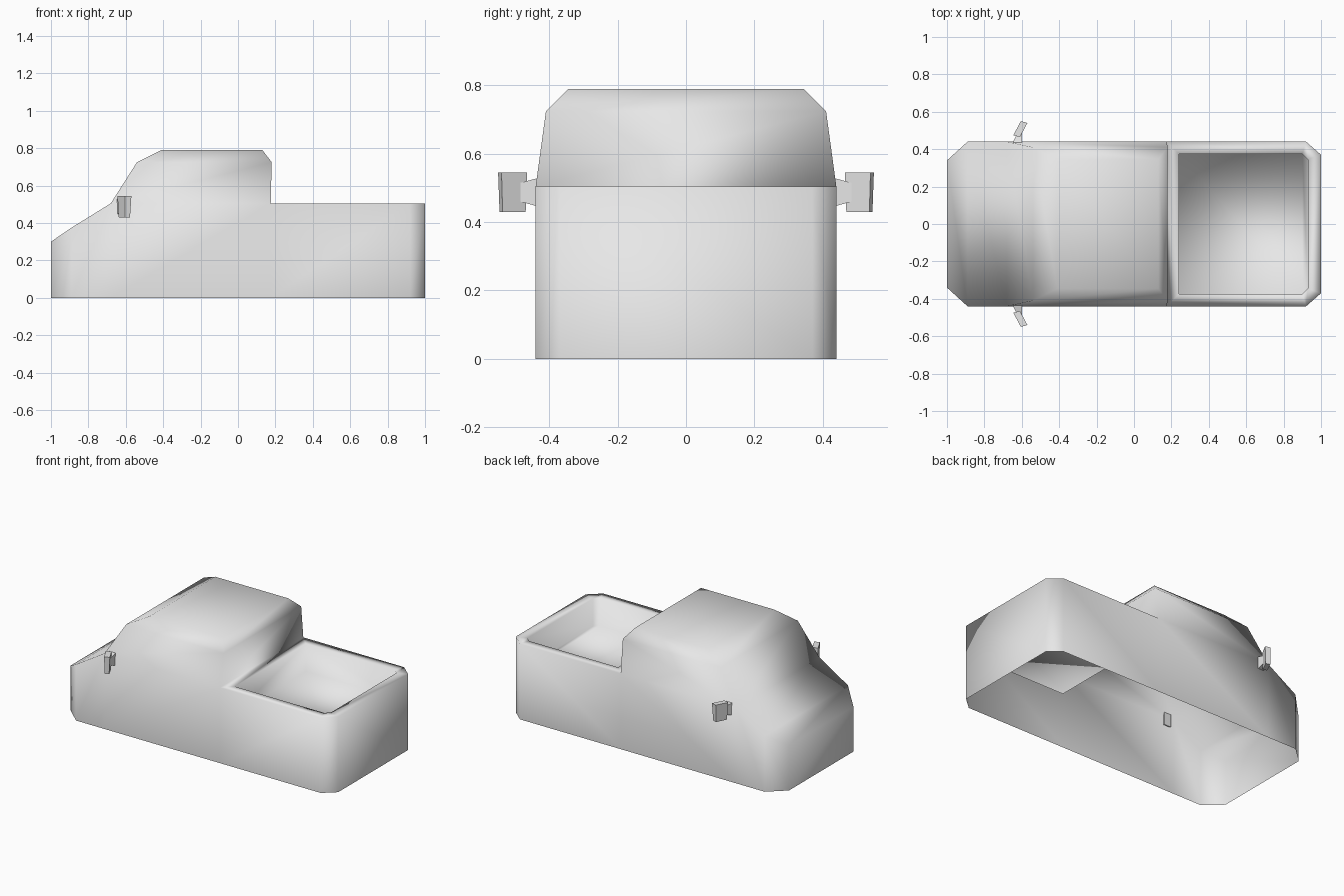
import bpy
import bmesh

cube = bpy.data.objects.get("Cube")
if cube:
    bpy.data.objects.remove(cube, do_unlink=True)

grey = bpy.data.materials.new("plain_grey")
grey.use_nodes = True
grey.diffuse_color = (0.8, 0.8, 0.8, 1)
grey.node_tree.nodes["Principled BSDF"].inputs["Base Color"].default_value = (0.8, 0.8, 0.8, 1)


def finish(bm, name, smooth=True):
    bmesh.ops.recalc_face_normals(bm, faces=bm.faces)
    for face in bm.faces:
        face.smooth = smooth
    mesh = bpy.data.meshes.new(name)
    bm.to_mesh(mesh)
    bm.free()
    mesh.materials.append(grey)
    obj = bpy.data.objects.new(name, mesh)
    bpy.context.collection.objects.link(obj)
    return obj


def pairs(bm, points):
    """Each point together with its twin across the centre line."""
    return [(bm.verts.new((x, y, z)), bm.verts.new((x, -y, z))) for x, y, z in points]


def side_faces(bm, *corners):
    """One face on each side of the vehicle."""
    for side in (0, 1):
        bm.faces.new([c[side] for c in corners])


def strips(bm, line):
    """Faces reaching across the vehicle along a line of pairs."""
    for a, b in zip(line, line[1:]):
        bm.faces.new((a[0], b[0], b[1], a[1]))


# Body shell, open underneath
bm = bmesh.new()
outline = [(-1, 0.34, 0.30), (-0.89, 0.44, 0.375), (-0.68, 0.44, 0.505),
           (0.175, 0.44, 0.505), (0.92, 0.44, 0.505), (1, 0.37, 0.505)]
base = pairs(bm, [(x, y, 0) for x, y, z in outline])
belt = pairs(bm, outline)
for i in range(len(outline) - 1):
    side_faces(bm, base[i], base[i + 1], belt[i + 1], belt[i])
for end in (0, -1):
    strips(bm, [base[end], belt[end]])

# Hood, windscreen, roof and rear wall of the cab
cab = pairs(bm, [(-0.54, 0.41, 0.725), (-0.41, 0.345, 0.79),
                 (0.13, 0.345, 0.79), (0.18, 0.41, 0.725)])
strips(bm, belt[:3] + cab + [belt[3]])
side_faces(bm, belt[2], belt[3], cab[3], cab[0])
side_faces(bm, *cab)

# Cargo bed: rim, walls and floor
opening = [(0.24, 0.375), (0.90, 0.375), (0.93, 0.345)]
rim = pairs(bm, [(x, y, 0.505) for x, y in opening])
floor = pairs(bm, [(x, y, 0.32) for x, y in opening])
for i in range(2):
    side_faces(bm, belt[i + 3], belt[i + 4], rim[i + 1], rim[i])
    side_faces(bm, rim[i], rim[i + 1], floor[i + 1], floor[i])
for end in (0, -1):
    strips(bm, [belt[3 if end == 0 else -1], rim[end]])
    strips(bm, [rim[end], floor[end]])
strips(bm, floor)
finish(bm, "body_shell")


def loft(name, lower, upper):
    """Closed solid between two matching loops."""
    bm = bmesh.new()
    low = [bm.verts.new(p) for p in lower]
    top = [bm.verts.new(p) for p in upper]
    bm.faces.new(low)
    bm.faces.new(top)
    for i in range(len(low)):
        j = (i + 1) % len(low)
        bm.faces.new((low[i], low[j], top[j], top[i]))
    obj = finish(bm, name)
    bpy.context.view_layer.objects.active = obj
    bpy.ops.object.select_all(action="DESELECT")
    obj.select_set(True)
    bpy.ops.object.shade_smooth_by_angle(angle=0.8)


# Side mirrors: angled tapered housings on short arms
plan = [(-0.645, 0.475), (-0.61, 0.465), (-0.57, 0.54), (-0.605, 0.55)]
centre = (-0.607, 0.508)
for label, s in (("back", 1), ("front", -1)):
    lower = [(centre[0] + (x - centre[0]) * 0.8,
              s * (centre[1] + (y - centre[1]) * 0.9), 0.43) for x, y in plan]
    upper = [(x, s * y, 0.545) for x, y in plan]
    loft(label + "_mirror_housing", lower, upper)

    inner = [(x, s * 0.43, z) for x, z in
             ((-0.65, 0.445), (-0.60, 0.445), (-0.60, 0.53), (-0.65, 0.53))]
    outer = [(x, s * 0.485, z) for x, z in
             ((-0.625, 0.46), (-0.60, 0.46), (-0.60, 0.515), (-0.625, 0.515))]
    loft(label + "_mirror_arm", inner, outer)
